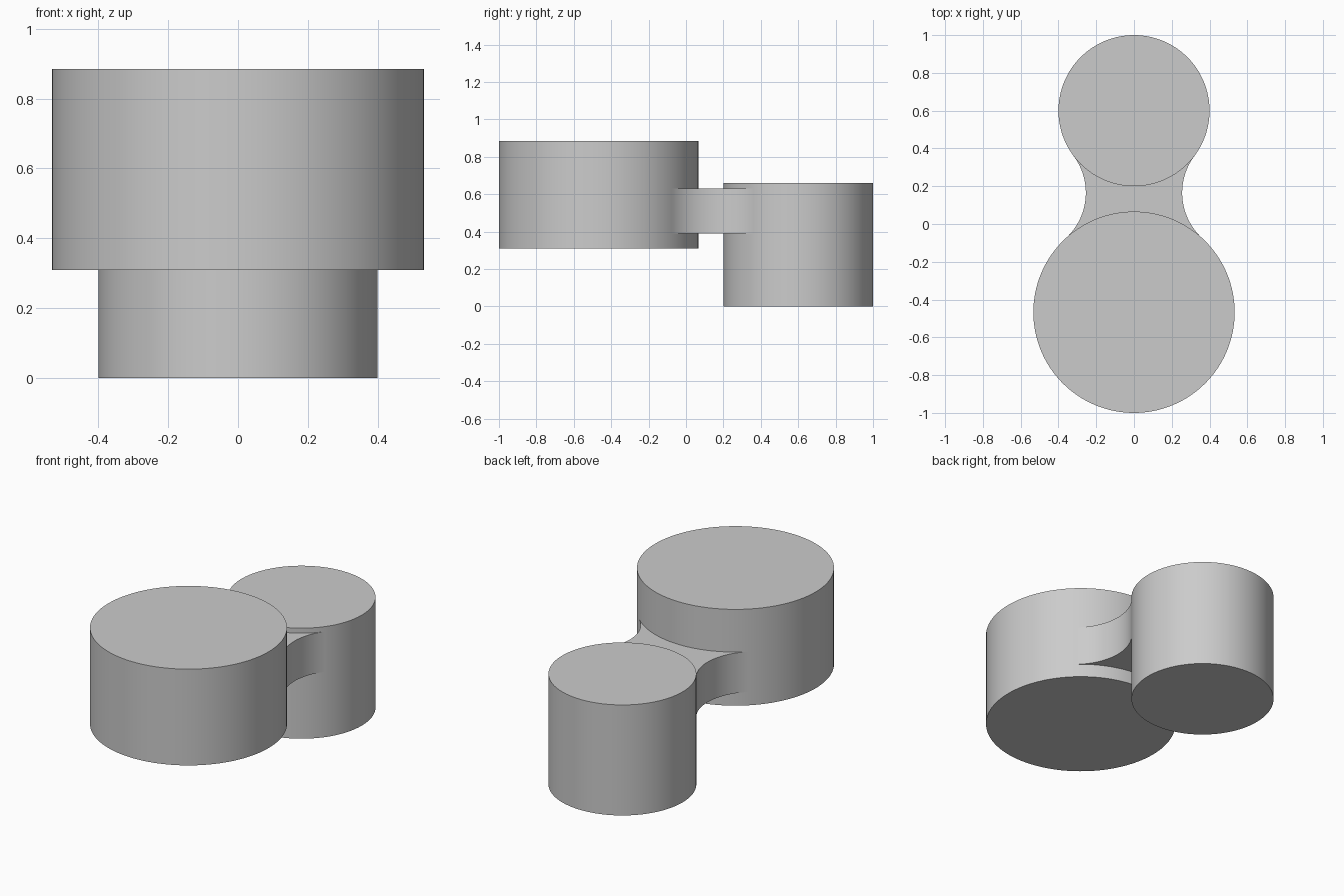
import bpy
import bmesh
import math

cube = bpy.data.objects.get("Cube")
if cube:
    bpy.data.objects.remove(cube, do_unlink=True)

grey = bpy.data.materials.new("plain grey")
grey.use_nodes = True
colour = (0.6, 0.6, 0.6, 1)
grey.diffuse_color = colour
grey.node_tree.nodes["Principled BSDF"].inputs["Base Color"].default_value = colour


def extrude_outline(name, outline, bottom, top):
    """Solid from a closed counter-clockwise outline between two heights."""
    bm = bmesh.new()
    base = bm.faces.new([bm.verts.new((x, y, bottom)) for x, y in outline])
    result = bmesh.ops.extrude_face_region(bm, geom=[base], use_keep_orig=True)
    for v in result["geom"]:
        if isinstance(v, bmesh.types.BMVert):
            v.co.z = top
    bmesh.ops.recalc_face_normals(bm, faces=bm.faces)
    mesh = bpy.data.meshes.new(name)
    bm.to_mesh(mesh)
    bm.free()
    mesh.materials.append(grey)
    obj = bpy.data.objects.new(name, mesh)
    bpy.context.collection.objects.link(obj)
    bpy.ops.object.select_all(action="DESELECT")
    obj.select_set(True)
    bpy.context.view_layer.objects.active = obj
    bpy.ops.object.shade_smooth_by_angle(angle=math.radians(30))
    return obj


def arc(cx, cy, radius, start, end, steps):
    angles = [start + (end - start) * i / steps for i in range(steps + 1)]
    return [(cx + radius * math.cos(a), cy + radius * math.sin(a)) for a in angles]


# Two round bosses
front_r, rear_r = 0.533, 0.4
front_y, rear_y = front_r - 1, 1 - rear_r
extrude_outline("front_boss", arc(0, front_y, front_r, 0, math.tau, 128)[:-1], 0.31, 0.885)
extrude_outline("rear_boss", arc(0, rear_y, rear_r, 0, math.tau, 128)[:-1], 0, 0.66)

# Waisted web: concave arcs tangent to both bosses
fillet = 0.325
span = rear_y - front_y
to_front, to_rear = front_r + fillet, rear_r + fillet
along = (to_front ** 2 - to_rear ** 2 + span ** 2) / (2 * span)
cx, cy = math.sqrt(to_front ** 2 - along ** 2), front_y + along
start = math.atan2(front_y - cy, -cx) % math.tau
end = math.atan2(rear_y - cy, -cx) % math.tau
right_side = arc(cx, cy, fillet, start, end, 40)
left_side = [(-x, y) for x, y in reversed(right_side)]
extrude_outline("connecting_web", right_side + left_side, 0.39, 0.63)
